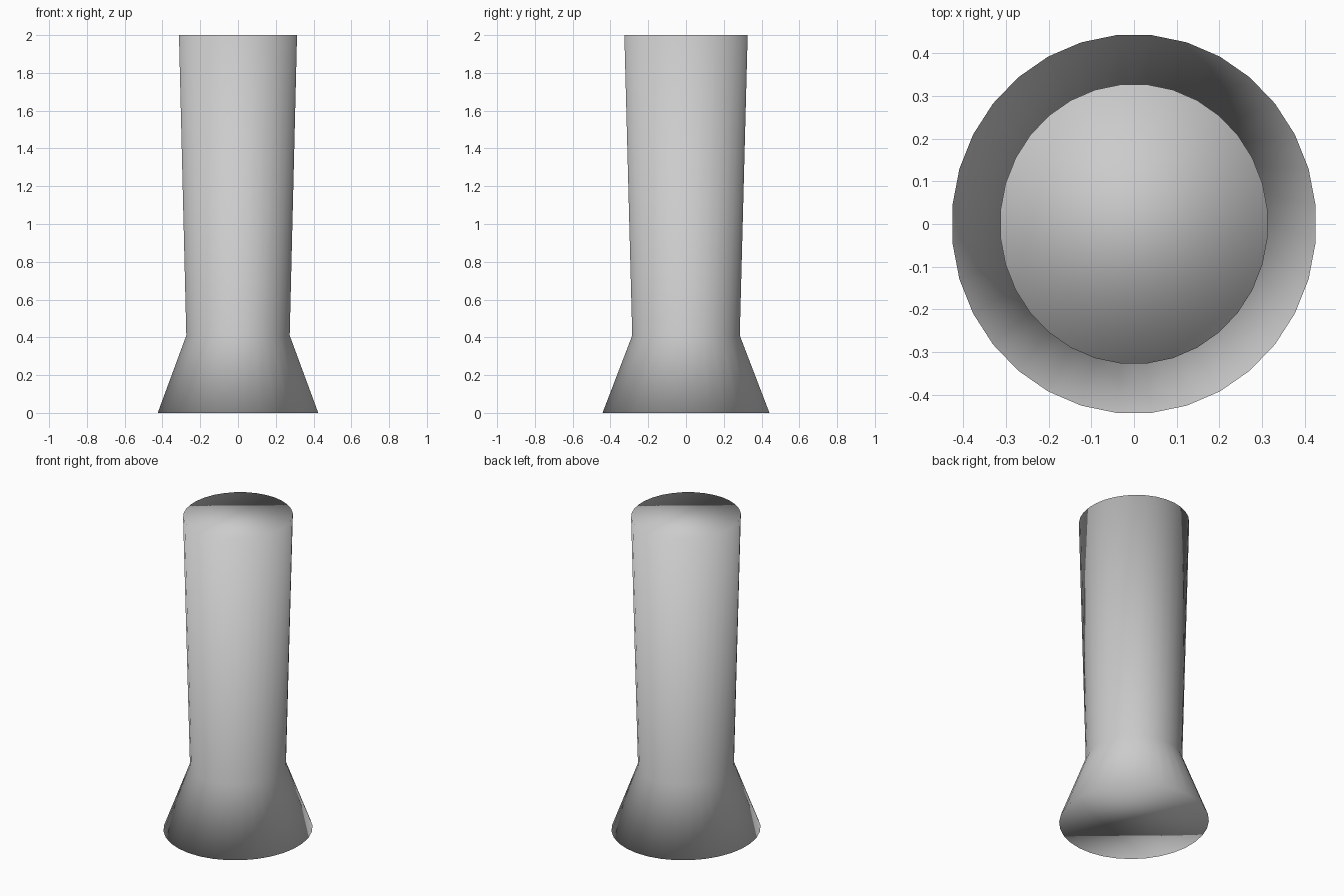
import bpy, bmesh, math

if "Cube" in bpy.data.objects:
    bpy.data.objects.remove(bpy.data.objects["Cube"])

SIDES = 32
# profile rings: (z, x radius, y radius)
PROFILE = [(0.0, 0.427, 0.444), (0.41, 0.275, 0.286), (2.0, 0.314, 0.328)]

bm = bmesh.new()
rings = []
for z, rx, ry in PROFILE:
    angles = [2 * math.pi * (i + 0.5) / SIDES for i in range(SIDES)]
    rings.append([bm.verts.new((rx * math.cos(a), ry * math.sin(a), z)) for a in angles])

# flared foot and slightly widening shaft
for low, high in zip(rings, rings[1:]):
    for i in range(SIDES):
        j = (i + 1) % SIDES
        bm.faces.new((low[i], low[j], high[j], high[i]))

# end caps
bm.faces.new(rings[0][::-1])
bm.faces.new(rings[-1])

# smooth shading throughout, caps included
for f in bm.faces:
    f.smooth = True

mesh = bpy.data.meshes.new("flared_post")
bm.to_mesh(mesh)
bm.free()
post = bpy.data.objects.new("flared_post", mesh)
bpy.context.collection.objects.link(post)
